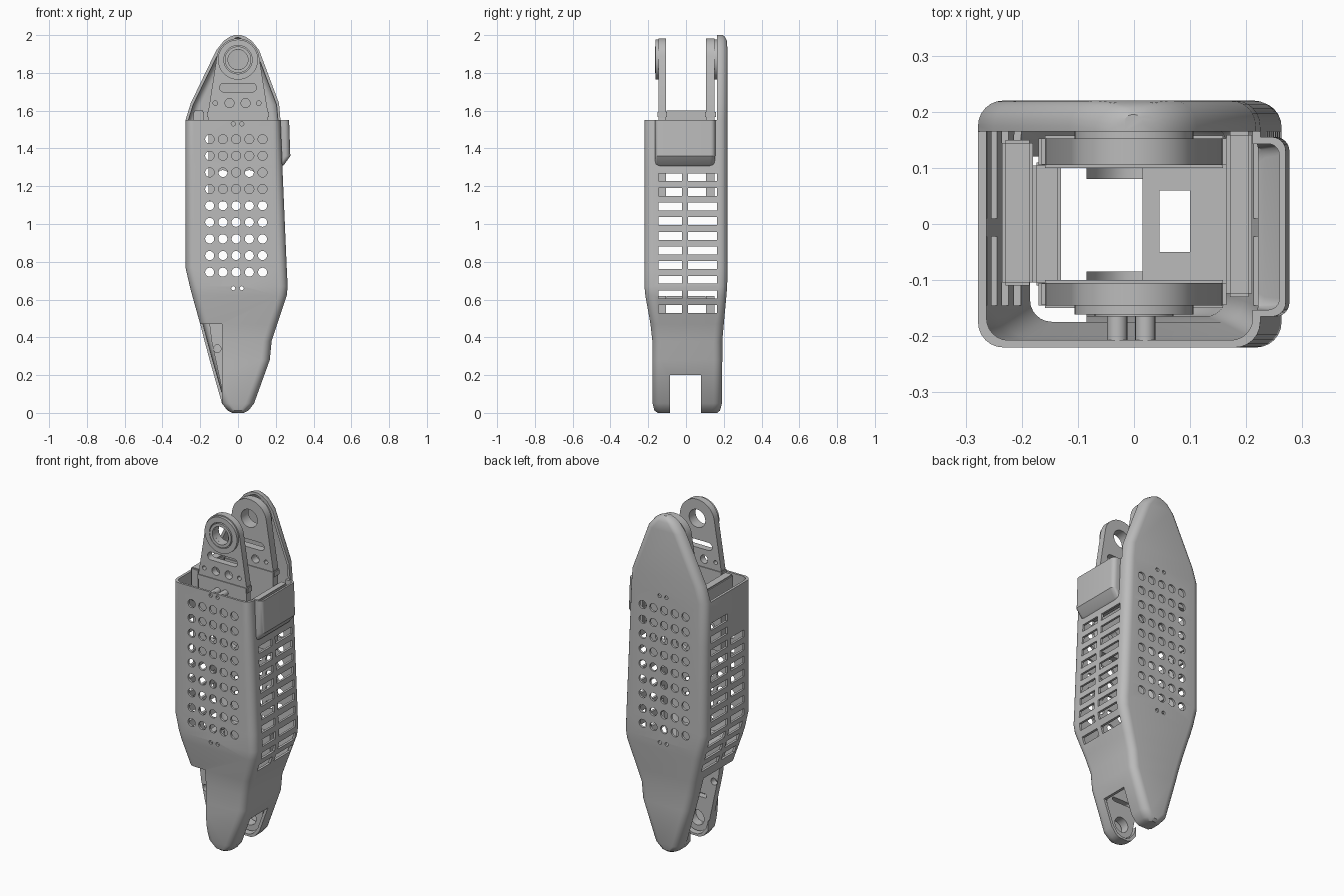
import bpy, bmesh, math
from mathutils import Matrix, Vector

cube = bpy.data.objects.get("Cube")
if cube:
    bpy.data.objects.remove(cube)

grey = bpy.data.materials.new("plain grey")
grey.use_nodes = True
grey.diffuse_color = (0.5, 0.5, 0.5, 1)
grey.node_tree.nodes["Principled BSDF"].inputs["Base Color"].default_value = (0.5, 0.5, 0.5, 1)


def finish(name, bm):
    bmesh.ops.recalc_face_normals(bm, faces=bm.faces)
    mesh = bpy.data.meshes.new(name)
    bm.to_mesh(mesh)
    bm.free()
    mesh.materials.append(grey)
    ob = bpy.data.objects.new(name, mesh)
    bpy.context.collection.objects.link(ob)
    return ob


def box(bm, x0, x1, y0, y1, z0, z1):
    m = Matrix.Translation(((x0 + x1) / 2, (y0 + y1) / 2, (z0 + z1) / 2))
    m = m @ Matrix.Diagonal((x1 - x0, y1 - y0, z1 - z0, 1))
    bmesh.ops.create_cube(bm, size=1, matrix=m)


def rod(bm, x, z, r, y0, y1, n=20):
    m = Matrix.Translation((x, (y0 + y1) / 2, z)) @ Matrix.Rotation(math.pi / 2, 4, 'X')
    bmesh.ops.create_cone(bm, cap_ends=True, segments=n, radius1=r, radius2=r,
                          depth=y1 - y0, matrix=m)


def boolean(ob, cutter, op='DIFFERENCE'):
    mod = ob.modifiers.new("cut", 'BOOLEAN')
    mod.operation, mod.solver, mod.object = op, 'EXACT', cutter
    bpy.context.view_layer.objects.active = ob
    bpy.ops.object.modifier_apply(modifier=mod.name)
    bpy.data.objects.remove(cutter)


def smooth(ob):
    bpy.ops.object.select_all(action='DESELECT')
    ob.select_set(True)
    bpy.context.view_layer.objects.active = ob
    bpy.ops.object.shade_smooth_by_angle(angle=math.radians(28))


def loft(name, stations, radius, inset=0.0):
    """Rounded rectangles (z, x0, x1, y0, y1) joined along z."""
    bm = bmesh.new()
    rings = []
    for z, x0, x1, y0, y1 in stations:
        x0, x1, y0, y1 = x0 + inset, x1 - inset, y0 + inset, y1 - inset
        z = 1 + (z - 1) * (1 - inset)
        r = min(radius - inset / 2, (x1 - x0) * 0.45)
        ring = []
        for q, (cx, cy) in enumerate(((x1 - r, y1 - r), (x0 + r, y1 - r),
                                      (x0 + r, y0 + r), (x1 - r, y0 + r))):
            for i in range(7):
                a = (q + i / 6) * math.pi / 2
                ring.append(bm.verts.new((cx + r * math.cos(a), cy + r * math.sin(a), z)))
        rings.append(ring)
    for a, b in zip(rings, rings[1:]):
        for i in range(len(a)):
            j = (i + 1) % len(a)
            bm.faces.new((a[i], a[j], b[j], b[i]))
    bm.faces.new(rings[0])
    bm.faces.new(rings[-1])
    return finish(name, bm)


# Shell outline from the lower tip to the top of the back cover
outline = [
    (0.0, -.03, .03, -.15, .165), (.012, -.055, .055, -.167, .18),
    (.05, -.085, .085, -.177, .19), (.28, -.15, .168, -.178, .192),
    (.38, -.177, .178, -.178, .192), (.47, -.2, .208, -.188, .2),
    (.62, -.242, .258, -.215, .214), (.67, -.255, .263, -.22, .218),
    (.77, -.278, .258, -.22, .22), (1.3, -.278, .235, -.22, .22),
    (1.55, -.278, .225, -.22, .22), (1.64, -.25, .217, -.22, .22),
    (1.92, -.115, .112, -.22, .22), (1.97, -.075, .073, -.22, .216),
    (1.99, -.045, .043, -.22, .207), (2.0, -.018, .016, -.22, .195)]
bump = [(1.3, .1, .225, -.15, .135), (1.315, .1, .245, -.162, .15),
        (1.36, .1, .277, -.165, .155), (1.62, .1, .268, -.165, .155)]
shell = loft("outer_shell", outline, .045)
boolean(shell, loft("bump", bump, .025), 'UNION')
boolean(shell, loft("cavity", outline, .045, .013))
pocket = [(z + .015, x0, x1 - .012, y0 + .012, y1 - .012) for z, x0, x1, y0, y1 in bump]
boolean(shell, loft("pocket", pocket, .02))

# Open the top front, the fork slot and the lower right side
for dims in ((-1, 1, -1, .165, 1.55, 2.5), (-1, 1, -.085, .08, -.5, .2),
             (-1, -.085, -1, .12, -.5, .47)):
    bm = bmesh.new()
    box(bm, *dims)
    boolean(shell, finish("opening", bm))

# Round vents through the front and back, with small screw holes
bm = bmesh.new()
for col in range(5):
    for row in range(9):
        rod(bm, -.15 + .07 * col, .745 + .088 * row, .024, -.4, .4)
for x in (-.025, .02):
    for z in (.66, 1.53):
        rod(bm, x, z, .011, -.4, .4, 12)
boolean(shell, finish("round_vents", bm))

# Slatted vents in both side walls
bm = bmesh.new()
for row in range(12):
    z = .55 + .0775 * row
    if row < 10:
        box(bm, -.5, .5, -.145, -.022, z - .021, z + .021)
    box(bm, -.5, .5 if row < 10 else 0, .01, .165, z - .021, z + .021)
boolean(shell, finish("side_vents", bm))
smooth(shell)


def arm(name, points, y0, y1, holes, slot=None):
    """Flat plate cut from an outline in x and z, with round holes and a slot."""
    bm = bmesh.new()
    face = bm.faces.new([bm.verts.new((x, y0, z)) for x, z in points])
    ext = bmesh.ops.extrude_face_region(bm, geom=[face])
    verts = [v for v in ext["geom"] if isinstance(v, bmesh.types.BMVert)]
    bmesh.ops.translate(bm, verts=verts, vec=Vector((0, y1 - y0, 0)))
    ob = finish(name, bm)
    bm = bmesh.new()
    for x, z, r in holes:
        rod(bm, x, z, r, y0 - .1, y1 + .1, 32)
    boolean(ob, finish("holes", bm))
    if slot:
        x, z, half, r = slot
        for dx in (-half, half):
            bm = bmesh.new()
            rod(bm, x + dx, z, r, y0 - .1, y1 + .1, 16)
            boolean(ob, finish("slot_end", bm))
        bm = bmesh.new()
        box(bm, x - half, x + half, y0 - .1, y1 + .1, z - r, z + r)
        boolean(ob, finish("slot", bm))
    smooth(ob)


def ring(name, z, outer, inner, y0, y1):
    bm = bmesh.new()
    rod(bm, 0, z, outer, y0, y1, 48)
    ob = finish(name, bm)
    bm = bmesh.new()
    rod(bm, 0, z, inner, y0 - .1, y1 + .1, 48)
    boolean(ob, finish("bore", bm))
    smooth(ob)


def arc(z, r, start, end, n=20):
    steps = [math.radians(start + (end - start) * i / n) for i in range(n + 1)]
    return [(r * math.cos(a), z + r * math.sin(a)) for a in steps]


# Upper and lower fork arms with bearing rings
upper = arc(1.87, .113, 10, 170) + [(-.157, 1.6), (-.157, 1.12), (.157, 1.12), (.157, 1.6)]
lower = arc(.1, .078, 190, 350) + [(.135, .38), (.135, .62), (-.17, .62), (-.14, .38)]
upper_holes = [(0, 1.87, .053), (-.12, 1.64, .012), (-.045, 1.64, .024),
               (.04, 1.64, .024), (.11, 1.64, .012), (-.08, 1.25, .035), (.06, 1.25, .035)]
lower_holes = [(0, .1, .045), (-.11, .34, .02), (.06, .34, .02)]
for side, y0, y1, out in (("front", -.145, -.105, -1), ("back", .105, .152, 1)):
    arm(side + "_upper_arm", upper, y0, y1, upper_holes, (0, 1.722, .075, .023))
    arm(side + "_lower_arm", lower, y0, y1, lower_holes, (0, .24, .05, .012))
    edge = y1 if out > 0 else y0
    for label, z, outer, inner, depth in (("upper_ring", 1.87, .106, .075, .016),
                                          ("upper_lip", 1.87, .07, .053, .02),
                                          ("lower_ring", .1, .065, .045, .012)):
        ring(side + "_" + label, z, outer, inner, *sorted((edge - out * .005, edge + out * depth)))

# Inner frame walls and cross plates linking the arms
for name, dims in (("right_frame_wall", (-.235, -.18, -.11, .15, 1.4, 1.6)),
                   ("left_frame_wall", (.165, .21, -.13, .165, 1.3, 1.52)),
                   ("right_cross_plate", (-.18, -.13, -.11, .11, .6, .62)),
                   ("front_arm_shoulder", (-.165, .165, -.15, -.1, 1.56, 1.6)),
                   ("back_arm_shoulder", (-.165, .165, .1, .158, 1.56, 1.6))):
    bm = bmesh.new()
    box(bm, *dims)
    bmesh.ops.bevel(bm, geom=bm.edges[:], offset=.006, segments=2, affect='EDGES')
    smooth(finish(name, bm))

# Perforated floor inside the lower left wall
bm = bmesh.new()
box(bm, .015, .17, -.11, .11, .38, .4)
floor = finish("floor_plate", bm)
bm = bmesh.new()
box(bm, .045, .1, -.05, .06, .3, .5)
boolean(floor, finish("floor_opening", bm))

# Screw posts behind the front panel
bm = bmesh.new()
for x in (-.03, .02):
    rod(bm, x, 1.53, .018, -.209, -.145)
smooth(finish("screw_posts", bm))
